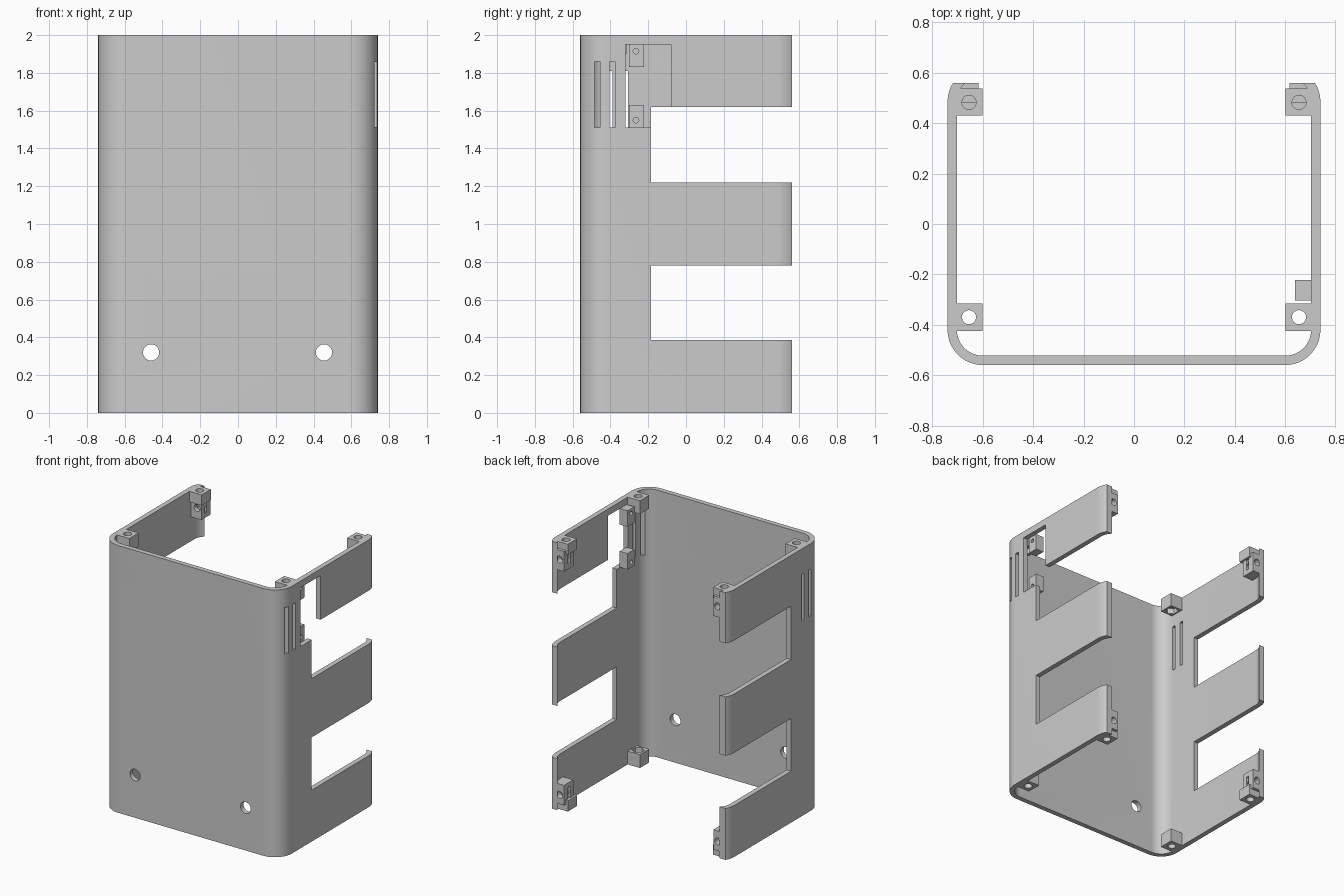
import bpy, bmesh, math
from mathutils import Matrix, Vector

cube = bpy.data.objects.get("Cube")
if cube:
    bpy.data.objects.remove(cube)

grey = bpy.data.materials.new("light_grey")
grey.use_nodes = True
GREY = (0.6, 0.6, 0.6, 1)
grey.diffuse_color = GREY
grey.node_tree.nodes["Principled BSDF"].inputs["Base Color"].default_value = GREY

H, WALL, RADIUS = 2.0, 0.037, 0.14
HALF_X, FRONT, BACK = 0.74, -0.56, 0.56
ARC_BACK = 0.485          # height in y where the rear corner starts to curl in


def make_object(name, bm):
    bmesh.ops.recalc_face_normals(bm, faces=bm.faces)
    mesh = bpy.data.meshes.new(name)
    bm.to_mesh(mesh)
    bm.free()
    mesh.materials.append(grey)
    ob = bpy.data.objects.new(name, mesh)
    bpy.context.collection.objects.link(ob)
    return ob


def add_box(bm, x, y, z):
    size = Vector((x[1] - x[0], y[1] - y[0], z[1] - z[0]))
    mid = Vector((sum(x) / 2, sum(y) / 2, sum(z) / 2))
    bmesh.ops.create_cube(bm, size=1, matrix=Matrix.Translation(mid) @ Matrix.Diagonal(size.to_4d()))


def box(name, x, y, z):
    bm = bmesh.new()
    add_box(bm, x, y, z)
    return make_object(name, bm)


def rod(name, centre, axis, radius, length, sides=24):
    bm = bmesh.new()
    turn = Vector(axis).to_track_quat('Z', 'Y').to_matrix().to_4x4()
    bmesh.ops.create_cone(bm, cap_ends=True, segments=sides, radius1=radius, radius2=radius,
                          depth=length, matrix=Matrix.Translation(centre) @ turn)
    return make_object(name, bm)


def cut(ob, cutters):
    for c in cutters:
        mod = ob.modifiers.new("cut", 'BOOLEAN')
        mod.operation, mod.solver, mod.object = 'DIFFERENCE', 'EXACT', c
        bpy.context.view_layer.objects.active = ob
        bpy.ops.object.modifier_apply(modifier=mod.name)
        bpy.data.objects.remove(c)


def half_outline(r):
    """Right half of the shell outline, from the front middle to the rear tip."""
    cx, cy = HALF_X - RADIUS, FRONT + RADIUS
    pts = []
    for i in range(17):
        a = math.radians(-90 + 90 * i / 16)
        pts.append((cx + r * math.cos(a), cy + r * math.sin(a)))
    end = math.asin((BACK - ARC_BACK) / r)
    for i in range(9):
        a = end * i / 8
        pts.append((cx + r * math.cos(a), ARC_BACK + r * math.sin(a)))
    return pts


# Shell: a U section with curled rear tips, extruded upward
outer, inner = half_outline(RADIUS), half_outline(RADIUS - WALL)
mirror = lambda pts: [(-x, y) for x, y in reversed(pts)]
loop = mirror(outer) + outer + inner[::-1] + mirror(inner)[::-1]
bm = bmesh.new()
face = bm.faces.new([bm.verts.new((x, y, 0)) for x, y in loop])
ext = bmesh.ops.extrude_face_region(bm, geom=[face])
bmesh.ops.translate(bm, vec=(0, 0, H), verts=[v for v in ext["geom"] if isinstance(v, bmesh.types.BMVert)])
shell = make_object("shell", bm)

# Side bays, vent slits, switch window and front holes
cutters = [box("bay_cutter", (-1, 1), (-0.185, 1), z) for z in ((0.385, 0.78), (1.22, 1.62))]
cutters.append(box("window_cutter", (0.62, 1), (-0.32, -0.08), (1.51, 1.95)))
for y in (-0.485, -0.405):
    cutters.append(box("slit_cutter", (0.55, 1), (y, y + 0.03), (1.51, 1.86)))
for y in (-0.42, -0.338):
    cutters.append(box("slit_cutter", (-1, -0.55), (y, y + 0.03), (1.46, 1.81)))
for x in (-0.46, 0.455):
    cutters.append(rod("hole_cutter", (x, FRONT, 0.32), (0, 1, 0), 0.043, 0.2))
# The window only drops below the upper bay in front of the bay edge
cut(shell, cutters)
parts = [shell]


def span(a, b, s):
    return (a, b) if s > 0 else (-b, -a)


def level(a, b, top):
    """Range measured inward from the top or bottom end."""
    return (H - b, H - a) if top else (a, b)


for side, s in (("left", 1), ("right", -1)):
    for end, top in (("top", True), ("bottom", False)):
        at = lambda d: H - d if top else d

        # Front screw post with a nut pocket on its inner face
        post = box(f"front_post_{side}_{end}", span(0.602, 0.708, s), (-0.425, -0.315), level(0, 0.1, top))
        cut(post, [rod("hole_cutter", (s * 0.655, -0.37, at(0.05)), (0, 0, 1), 0.028, 0.3),
                   rod("nut_cutter", (s * 0.655, -0.37, at(0.1)), (0, 0, 1), 0.044, 0.08, 6)])

        # Rear screw post
        rear = box(f"rear_post_{side}_{end}", span(0.602, 0.708, s), (0.43, 0.538), level(0, 0.08, top))
        cut(rear, [rod("hole_cutter", (s * 0.655, 0.483, at(0.04)), (0, 0, 1), 0.028, 0.3)])

        # Rear screw tab with a nut slot opening inward
        tab = box(f"rear_tab_{side}_{end}", span(0.618, 0.706, s), (0.45, BACK), level(0.05, 0.2, top))
        cut(tab, [rod("hole_cutter", (s * 0.655, 0.5, at(0.12)), (0, 1, 0), 0.026, 0.3),
                  box("nut_cutter", span(0.5, 0.69, s), (0.485, 0.51), level(0.08, 0.165, top)),
                  rod("hole_cutter", (s * 0.655, 0.483, at(0.04)), (0, 0, 1), 0.028, 0.09)])
        parts += [post, rear, tab]

# Switch mounting blocks behind the window
for name, z, hole in (("upper", (1.83, 1.95), 1.915), ("lower", (1.51, 1.63), 1.55)):
    block = box(f"switch_block_{name}", (0.64, 0.705), (-0.303, -0.223), z)
    cut(block, [rod("hole_cutter", (0.67, -0.265, hole), (1, 0, 0), 0.015, 0.3, 16)])
    parts.append(block)

# Smooth the curves, keep the corners sharp
bpy.ops.object.select_all(action='DESELECT')
for ob in parts:
    ob.select_set(True)
bpy.context.view_layer.objects.active = shell
bpy.ops.object.shade_smooth_by_angle(angle=math.radians(30))
